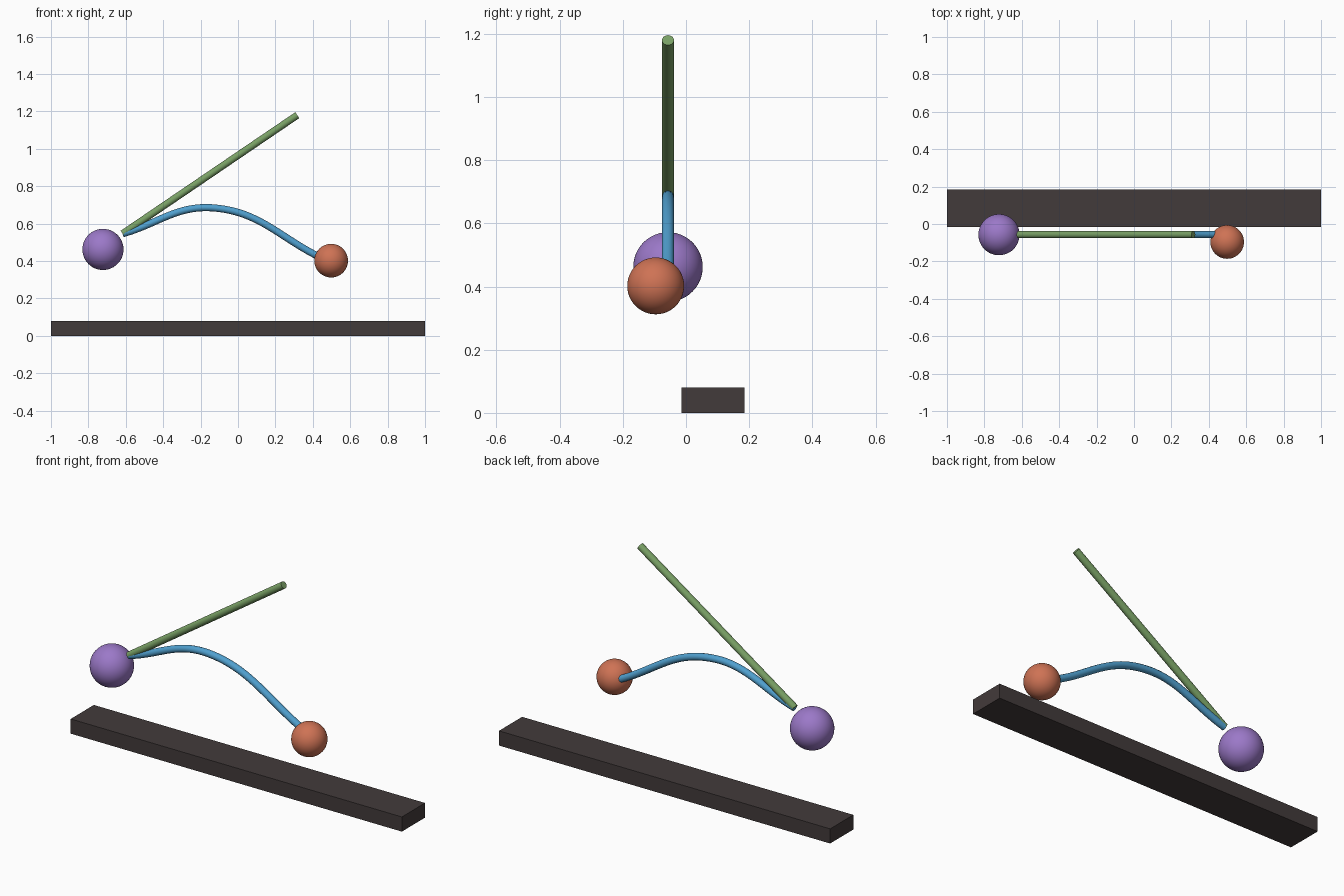
import bpy
from mathutils import Vector

cube = bpy.data.objects.get("Cube")
if cube:
    bpy.data.objects.remove(cube, do_unlink=True)


def material(name, rgb):
    mat = bpy.data.materials.new(name)
    mat.use_nodes = True
    color = (*rgb, 1)
    mat.diffuse_color = color
    mat.node_tree.nodes["Principled BSDF"].inputs["Base Color"].default_value = color
    return mat


def finish(name, mat, smooth=True):
    obj = bpy.context.object
    obj.name = name
    obj.data.materials.append(mat)
    if smooth:
        bpy.ops.object.shade_smooth_by_angle()
    return obj


def ball(name, center, radius, mat):
    bpy.ops.mesh.primitive_uv_sphere_add(segments=48, ring_count=24, radius=radius, location=center)
    return finish(name, mat)


def rod(name, start, end, radius, mat):
    a, b = Vector(start), Vector(end)
    bpy.ops.mesh.primitive_cylinder_add(vertices=24, radius=radius, depth=(b - a).length,
                                        location=(a + b) / 2)
    bpy.context.object.rotation_euler = (b - a).to_track_quat("Z", "Y").to_euler()
    return finish(name, mat)


def tube(name, points, radius, mat):
    curve = bpy.data.curves.new(name, "CURVE")
    curve.dimensions = "3D"
    curve.bevel_depth = radius
    curve.bevel_resolution = 4
    curve.resolution_u = 24
    curve.use_fill_caps = True
    spline = curve.splines.new("BEZIER")
    spline.bezier_points.add(len(points) - 1)
    for knot, co in zip(spline.bezier_points, points):
        knot.co = co
        knot.handle_left_type = knot.handle_right_type = "AUTO"
    obj = bpy.data.objects.new(name, curve)
    bpy.context.collection.objects.link(obj)
    curve.materials.append(mat)
    return obj


charcoal = material("charcoal", (0.055, 0.043, 0.043))
purple = material("purple", (0.33, 0.19, 0.58))
orange = material("terracotta", (0.62, 0.17, 0.09))
green = material("leaf green", (0.19, 0.35, 0.13))
blue = material("sky blue", (0.08, 0.35, 0.62))

# Flat base bar
bpy.ops.mesh.primitive_cube_add(size=1, location=(0, 0.085, 0.04))
bpy.context.object.scale = (2, 0.2, 0.08)
finish("base_bar", charcoal, smooth=False)

# Two floating balls
ball("large_ball", (-0.722, -0.057, 0.462), 0.11, purple)
ball("small_ball", (0.498, -0.096, 0.402), 0.09, orange)

# Straight rod and curved tube sharing one starting point
plane_y = -0.057
rod("straight_rod", (-0.617, plane_y, 0.546), (0.317, plane_y, 1.18), 0.019, green)
path = [(-0.617, 0.546), (-0.13, 0.684), (0.46, 0.41)]
tube("curved_tube", [(x, plane_y, z) for x, z in path], 0.019, blue)
